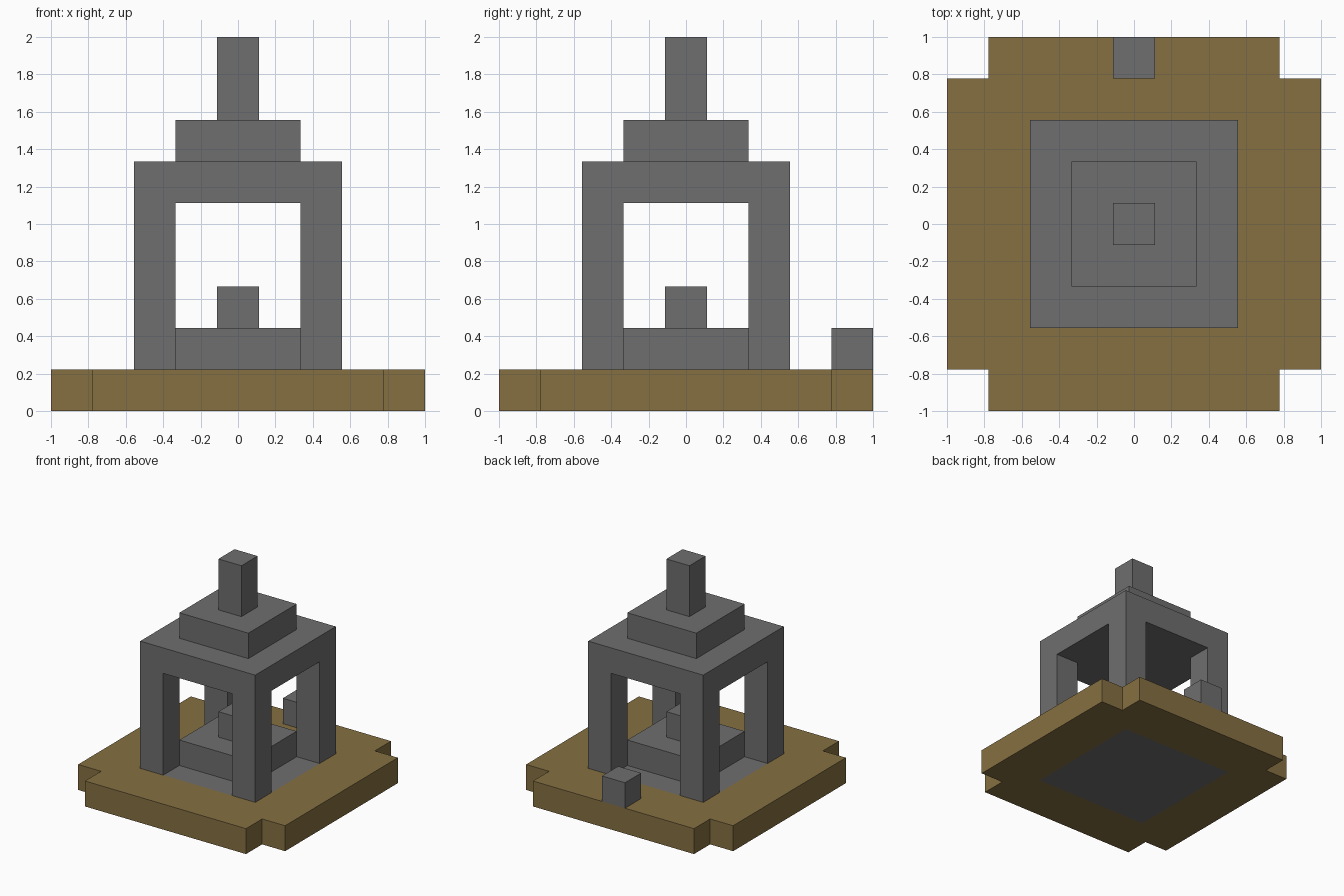
import bpy, bmesh
from math import radians

U = 2 / 9  # one building block

cube = bpy.data.objects.get("Cube")
if cube:
    bpy.data.objects.remove(cube, do_unlink=True)


def material(name, rgb):
    mat = bpy.data.materials.new(name)
    mat.use_nodes = True
    mat.diffuse_color = (*rgb, 1)
    mat.node_tree.nodes["Principled BSDF"].inputs["Base Color"].default_value = (*rgb, 1)
    return mat


GREY = material("stone grey", (0.156, 0.156, 0.156))
BROWN = material("earth brown", (0.238, 0.162, 0.054))


def finish(bm, name, mats):
    """Merge coplanar faces and make the object."""
    bmesh.ops.recalc_face_normals(bm, faces=bm.faces)
    bmesh.ops.dissolve_limit(bm, angle_limit=radians(1), verts=bm.verts,
                             edges=bm.edges, delimit={'MATERIAL'})
    mesh = bpy.data.meshes.new(name)
    bm.to_mesh(mesh)
    bm.free()
    for mat in mats:
        mesh.materials.append(mat)
    obj = bpy.data.objects.new(name, mesh)
    bpy.context.collection.objects.link(obj)


def block(name, width, bottom, height, y=0):
    """Square block; all sizes in building blocks."""
    bm = bmesh.new()
    bmesh.ops.create_cube(bm, size=U)
    for v in bm.verts:
        v.co.x *= width
        v.co.y = v.co.y * width + y * U
        v.co.z = v.co.z * height + (bottom + height / 2) * U
    finish(bm, name, [GREY])


def grid(cells, z):
    bm = bmesh.new()
    bmesh.ops.create_grid(bm, x_segments=cells, y_segments=cells, size=cells * U / 2)
    bmesh.ops.translate(bm, verts=bm.verts, vec=(0, 0, z * U))
    return bm


def thicken(bm, faces, height):
    """Extrude faces upright, keeping the starting faces."""
    out = bmesh.ops.extrude_face_region(bm, geom=faces, use_keep_orig=True)
    verts = [g for g in out["geom"] if isinstance(g, bmesh.types.BMVert)]
    bmesh.ops.translate(bm, verts=verts, vec=(0, 0, height * U))


def both_beyond(face, blocks):
    c = face.calc_center_median()
    return min(abs(c.x), abs(c.y)) > blocks * U


# Base: notched corners, grey square in the middle
bm = grid(9, 0)
bmesh.ops.delete(bm, geom=[f for f in bm.faces if both_beyond(f, 3.5)], context='FACES')
thicken(bm, bm.faces[:], 1)
for f in bm.faces:
    c = f.calc_center_median()
    f.material_index = 0 if max(abs(c.x), abs(c.y)) < 2.5 * U else 1
finish(bm, "base", [GREY, BROWN])

# Frame: roof slab with four corner posts drawn down from it
bm = grid(5, 5)
corners = [f for f in bm.faces if both_beyond(f, 1.5)]
thicken(bm, bm.faces[:], 1)
thicken(bm, corners, -4)
bmesh.ops.delete(bm, geom=corners, context='FACES_ONLY')
finish(bm, "frame", [GREY])

# Stacked blocks inside, above and behind
block("inner_plinth", 3, 1, 1)
block("inner_cube", 1, 2, 1)
block("roof_step", 3, 6, 1)
block("spire", 1, 7, 2)
block("rear_cube", 1, 1, 1, y=4)
